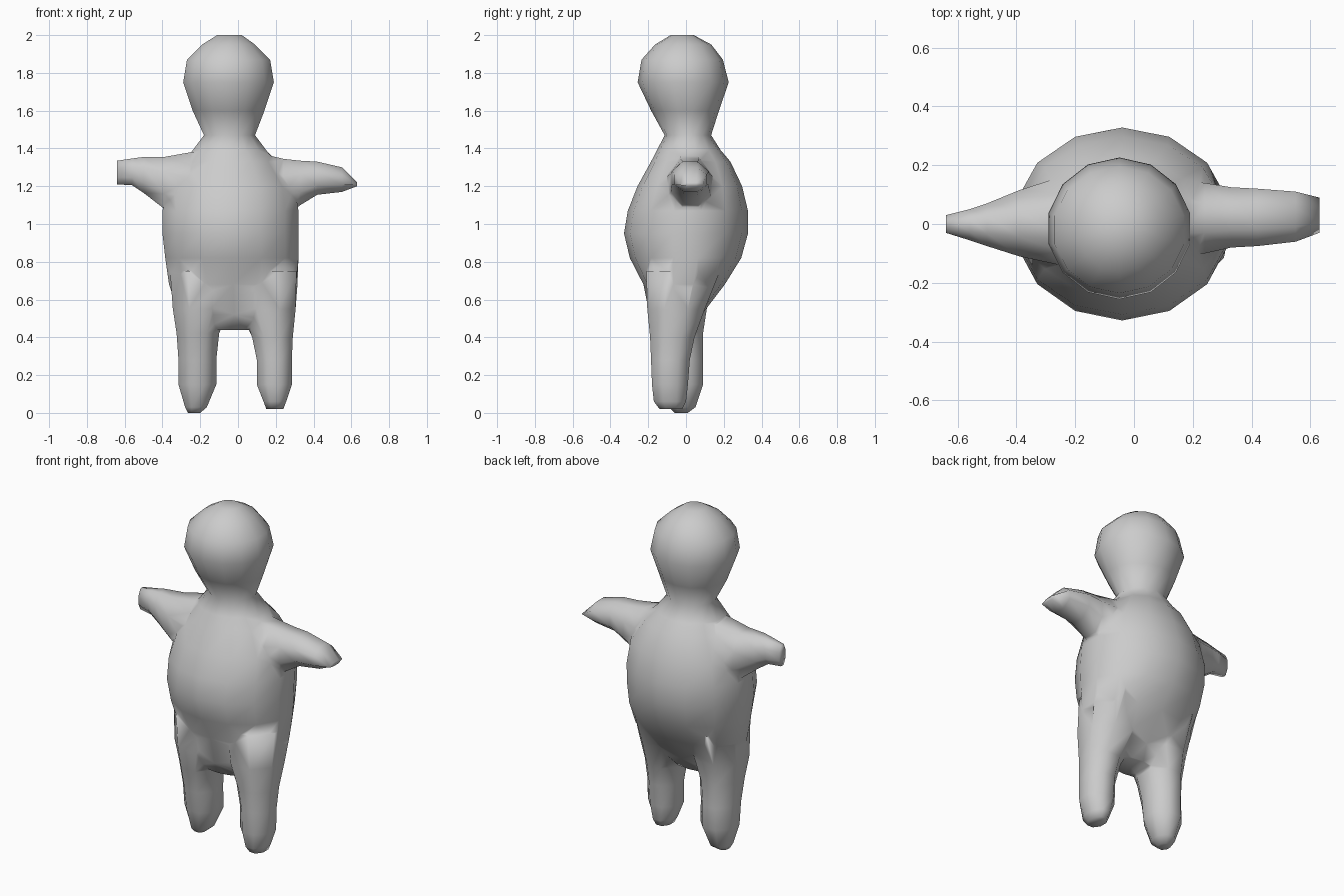
import bpy
import bmesh
import math
from mathutils import Vector

cube = bpy.data.objects.get("Cube")
if cube:
    bpy.data.objects.remove(cube, do_unlink=True)

# One plain material for the whole figure
grey = bpy.data.materials.new("plain grey")
grey.use_nodes = True
COLOUR = (0.6, 0.6, 0.6, 1)
grey.diffuse_color = COLOUR
grey.node_tree.nodes["Principled BSDF"].inputs["Base Color"].default_value = COLOUR


def loft(name, axis, sides, sections):
    """Skin oval rings; each section is position, low and high of both other axes."""
    bm = bmesh.new()
    rings = []
    stretch = 1 / math.cos(math.pi / sides)
    for pos, a0, a1, b0, b1 in sections:
        ring = []
        for i in range(sides):
            t = 2 * math.pi * (i + 0.5) / sides
            a = (a0 + a1) / 2 + (a1 - a0) / 2 * stretch * math.cos(t)
            b = (b0 + b1) / 2 + (b1 - b0) / 2 * stretch * math.sin(t)
            ring.append(bm.verts.new(Vector((a, b, pos) if axis == "z" else (pos, a, b))))
        rings.append(ring)
    for low, high in zip(rings, rings[1:]):
        for i in range(sides):
            j = (i + 1) % sides
            bm.faces.new((low[i], low[j], high[j], high[i]))
    bm.faces.new(rings[0][::-1])
    bm.faces.new(rings[-1])
    bmesh.ops.recalc_face_normals(bm, faces=bm.faces)
    mesh = bpy.data.meshes.new(name)
    bm.to_mesh(mesh)
    bm.free()
    mesh.materials.append(grey)
    obj = bpy.data.objects.new(name, mesh)
    bpy.context.collection.objects.link(obj)
    return obj


# Torso, neck and head in one upright loft: z, x range, y range
body = loft("body", "z", 14, [
    (0.44, -0.20, 0.12, -0.14, 0.03),
    (0.52, -0.31, 0.27, -0.19, 0.08),
    (0.68, -0.365, 0.315, -0.22, 0.20),
    (0.82, -0.385, 0.32, -0.29, 0.285),
    (0.95, -0.40, 0.32, -0.32, 0.32),
    (1.07, -0.40, 0.32, -0.30, 0.32),
    (1.20, -0.37, 0.30, -0.25, 0.29),
    (1.33, -0.29, 0.21, -0.18, 0.23),
    (1.39, -0.24, 0.15, -0.15, 0.18),
    (1.47, -0.18, 0.09, -0.11, 0.13),
    (1.60, -0.24, 0.14, -0.18, 0.17),
    (1.75, -0.29, 0.19, -0.25, 0.22),
    (1.87, -0.27, 0.17, -0.23, 0.19),
    (1.95, -0.19, 0.09, -0.16, 0.13),
    (2.00, -0.11, 0.02, -0.08, 0.04),
])

# Arms: x, y range, z range
left_arm = loft("left_arm", "x", 8, [
    (0.05, -0.11, 0.15, 1.00, 1.39),
    (0.24, -0.10, 0.14, 1.03, 1.345),
    (0.33, -0.08, 0.125, 1.10, 1.335),
    (0.42, -0.075, 0.12, 1.155, 1.33),
    (0.55, -0.06, 0.11, 1.17, 1.30),
    (0.63, -0.03, 0.09, 1.20, 1.22),
])
right_arm = loft("right_arm", "x", 8, [
    (-0.64, -0.03, 0.03, 1.21, 1.335),
    (-0.56, -0.055, 0.05, 1.205, 1.347),
    (-0.50, -0.075, 0.07, 1.165, 1.355),
    (-0.39, -0.11, 0.115, 1.08, 1.355),
    (-0.25, -0.14, 0.16, 1.00, 1.38),
    (-0.10, -0.15, 0.17, 0.98, 1.40),
])

# Legs: z, x range, y range
left_leg = loft("left_leg", "z", 8, [
    (0.02, 0.15, 0.24, -0.14, -0.02),
    (0.06, 0.135, 0.255, -0.17, 0.00),
    (0.15, 0.10, 0.285, -0.18, 0.01),
    (0.28, 0.10, 0.285, -0.185, 0.02),
    (0.40, 0.075, 0.29, -0.19, 0.045),
    (0.55, 0.01, 0.305, -0.205, 0.10),
    (0.75, -0.02, 0.31, -0.21, 0.18),
])
right_leg = loft("right_leg", "z", 8, [
    (0.00, -0.265, -0.20, -0.06, 0.01),
    (0.03, -0.28, -0.165, -0.09, 0.05),
    (0.15, -0.315, -0.115, -0.12, 0.09),
    (0.28, -0.315, -0.115, -0.14, 0.09),
    (0.42, -0.325, -0.10, -0.17, 0.09),
    (0.55, -0.345, -0.05, -0.20, 0.11),
    (0.75, -0.36, -0.03, -0.21, 0.18),
])

# Fuse the limbs into the body
limbs = [left_arm, right_arm, left_leg, right_leg]
for limb in limbs:
    union = body.modifiers.new(limb.name, "BOOLEAN")
    union.operation = "UNION"
    union.solver = "EXACT"
    union.object = limb
bpy.context.view_layer.update()
fused = bpy.data.meshes.new_from_object(
    body.evaluated_get(bpy.context.evaluated_depsgraph_get()))
body.modifiers.clear()
body.data = fused
for limb in limbs:
    bpy.data.objects.remove(limb, do_unlink=True)

# Soften the joints and shade smooth
bm = bmesh.new()
bm.from_mesh(fused)
bmesh.ops.remove_doubles(bm, verts=bm.verts, dist=0.012)
bmesh.ops.triangulate(bm, faces=[f for f in bm.faces if len(f.verts) > 4])
for face in bm.faces:
    face.smooth = True
bm.to_mesh(fused)
bm.free()
